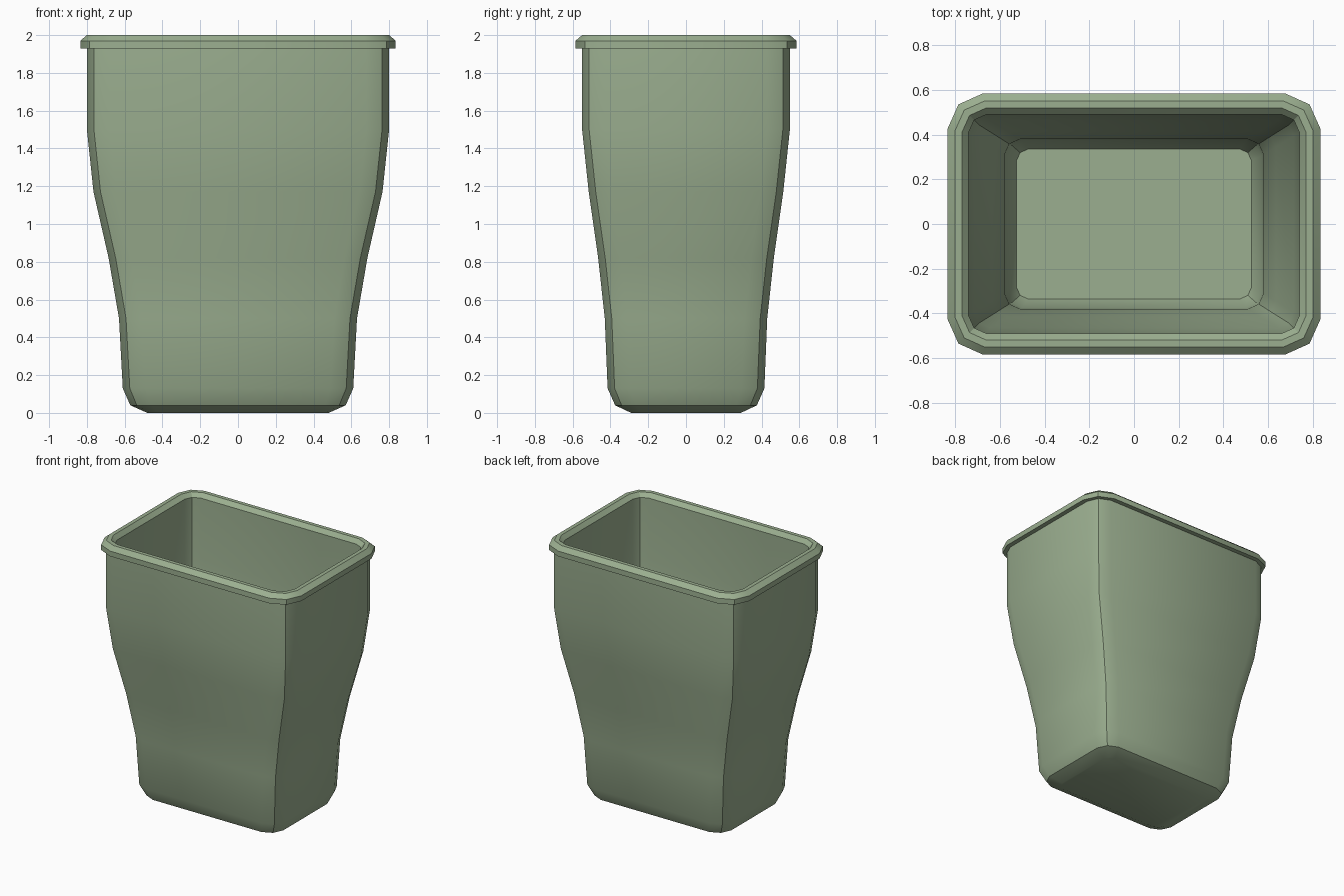
import bpy
import bmesh
from math import radians

cube = bpy.data.objects.get("Cube")
if cube:
    bpy.data.objects.remove(cube, do_unlink=True)

# Single sage green plastic
green = bpy.data.materials.new("sage_green")
green.use_nodes = True
colour = (0.33, 0.43, 0.28, 1)
green.diffuse_color = colour
shader = green.node_tree.nodes["Principled BSDF"]
shader.inputs["Base Color"].default_value = colour
shader.inputs["Roughness"].default_value = 0.6


def ring(bm, half_x, half_y, corner, z):
    """Rectangle with two-facet rounded corners, counter-clockwise."""
    mid = corner * 0.31
    cuts = [(0, corner), (mid, mid), (corner, 0)]
    verts = []
    for sx, sy in ((1, 1), (-1, 1), (-1, -1), (1, -1)):
        order = cuts if sx * sy > 0 else cuts[::-1]
        for dx, dy in order:
            verts.append(bm.verts.new((sx * (half_x - dx), sy * (half_y - dy), z)))
    return verts


def loft(name, sections, cap_start=False, cap_end=False):
    """Skin a stack of rings into one shaded object."""
    bm = bmesh.new()
    rings = [ring(bm, *s) for s in sections]
    for low, high in zip(rings, rings[1:]):
        for i in range(len(low)):
            j = (i + 1) % len(low)
            bm.faces.new((low[i], low[j], high[j], high[i]))
    if cap_start:
        bm.faces.new(rings[0][::-1])
    if cap_end:
        bm.faces.new(rings[-1])
    mesh = bpy.data.meshes.new(name)
    bm.to_mesh(mesh)
    bm.free()
    mesh.materials.append(green)
    obj = bpy.data.objects.new(name, mesh)
    bpy.context.collection.objects.link(obj)
    bpy.ops.object.select_all(action="DESELECT")
    obj.select_set(True)
    bpy.context.view_layer.objects.active = obj
    bpy.ops.object.shade_smooth_by_angle(angle=radians(30))
    return obj


# Curved outer wall and base: half width, half depth, corner, height
wall = [
    (0.61, 0.415, 0.12, 0.13),
    (0.63, 0.43, 0.12, 0.50),
    (0.685, 0.465, 0.12, 0.82),
    (0.765, 0.515, 0.12, 1.17),
    (0.80, 0.55, 0.12, 1.50),
]
base = [(0.48, 0.29, 0.06, 0), (0.57, 0.375, 0.11, 0.04)]
loft("outer_wall", base + wall + [(0.80, 0.55, 0.12, 1.93)], cap_start=True)

# Overhanging bevelled rim
loft("rim", [
    (0.80, 0.55, 0.12, 1.93),
    (0.835, 0.585, 0.16, 1.93),
    (0.835, 0.585, 0.16, 1.97),
    (0.80, 0.55, 0.13, 2.0),
    (0.77, 0.52, 0.11, 2.0),
    (0.74, 0.49, 0.08, 1.97),
])

# Inner wall follows the outer one down to the floor
inside = [(x - 0.05, y - 0.05, 0.07, z) for x, y, c, z in reversed(wall[1:])]
inside[0] = (0.74, 0.49, 0.08, 1.50)
floor = [(0.57, 0.375, 0.07, 0.15), (0.525, 0.335, 0.05, 0.07)]
loft("inner_wall", [(0.74, 0.49, 0.08, 1.97)] + inside + floor, cap_end=True)
